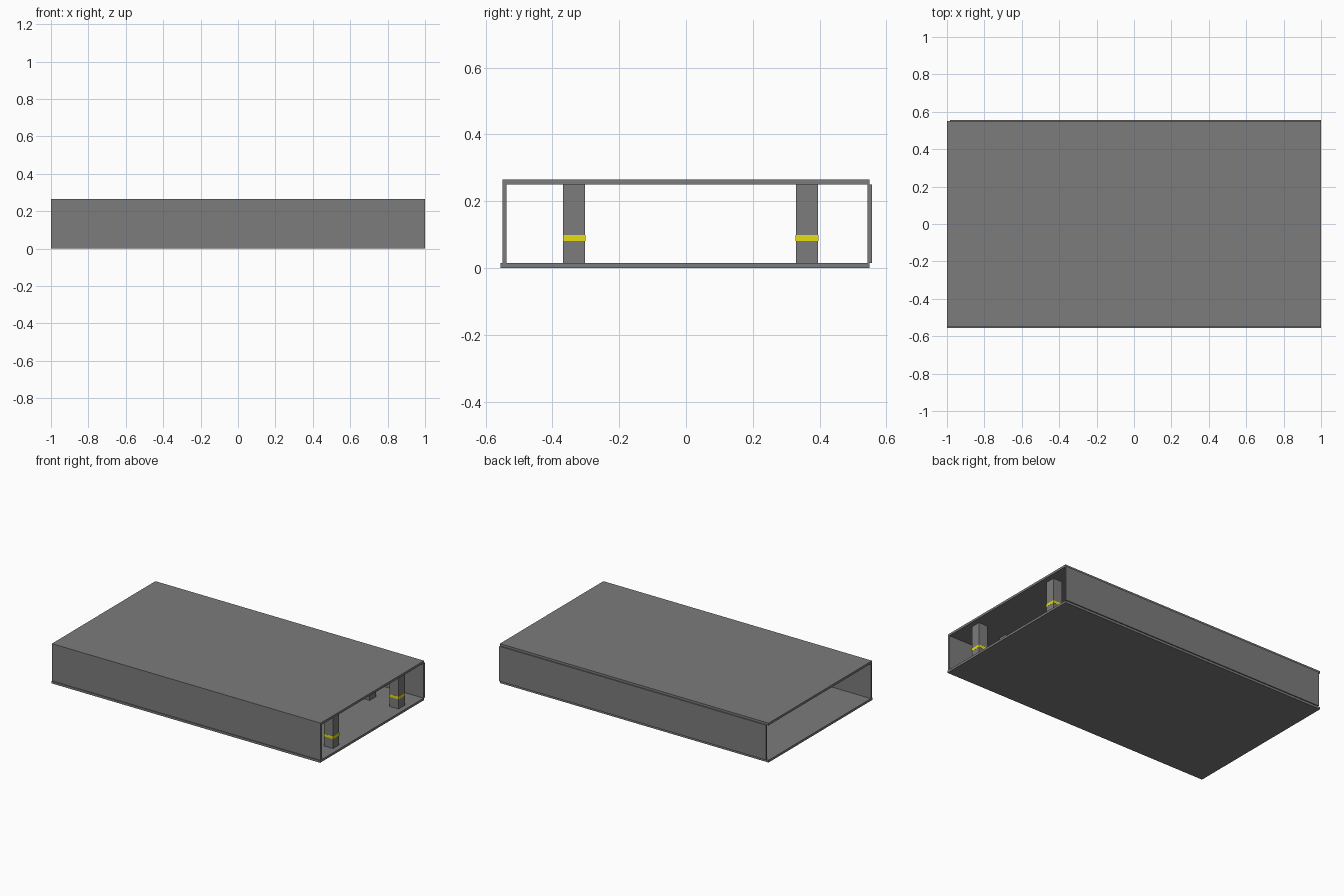
import bpy
import bmesh
from mathutils import Matrix, Vector

cube = bpy.data.objects.get("Cube")
if cube:
    bpy.data.objects.remove(cube, do_unlink=True)


def material(name, colour):
    mat = bpy.data.materials.new(name)
    mat.use_nodes = True
    mat.diffuse_color = colour
    mat.node_tree.nodes["Principled BSDF"].inputs["Base Color"].default_value = colour
    return mat


concrete = material("concrete_grey", (0.2, 0.2, 0.2, 1))
yellow = material("safety_yellow", (0.8, 0.74, 0.005, 1))


def box(name, low, high, mat):
    """Flat-shaded box between two opposite corners."""
    low, high = Vector(low), Vector(high)
    bm = bmesh.new()
    place = Matrix.Translation((low + high) / 2) @ Matrix.Diagonal((high - low).to_4d())
    bmesh.ops.create_cube(bm, size=1, matrix=place)
    mesh = bpy.data.meshes.new(name)
    bm.to_mesh(mesh)
    bm.free()
    mesh.materials.append(mat)
    obj = bpy.data.objects.new(name, mesh)
    bpy.context.collection.objects.link(obj)
    return obj


FLOOR, CEILING, TOP = 0.015, 0.25, 0.265

# Slabs
box("floor_slab", (-1, -0.555, 0), (1, 0.55, FLOOR), concrete)
box("roof_slab", (-1, -0.55, CEILING), (1, 0.55, TOP), concrete)

# Long walls; both short ends stay open
box("front_wall", (-1, -0.55, FLOOR), (1, -0.537, CEILING), concrete)
box("back_wall", (-0.985, 0.544, FLOOR), (1, 0.557, CEILING), concrete)

# Two rows of square columns, each with a painted warning band
HALF, PAINT = 0.033, 0.001
for row, y in (("front", -0.335), ("back", 0.362)):
    for i in range(8):
        x = 0.932 - 0.215 * i
        box(f"{row}_column_{i + 1}", (x - HALF, y - HALF, FLOOR),
            (x + HALF, y + HALF, CEILING), concrete)
        r = HALF + PAINT
        box(f"{row}_column_band_{i + 1}", (x - r, y - r, 0.08),
            (x + r, y + r, 0.098), yellow)
